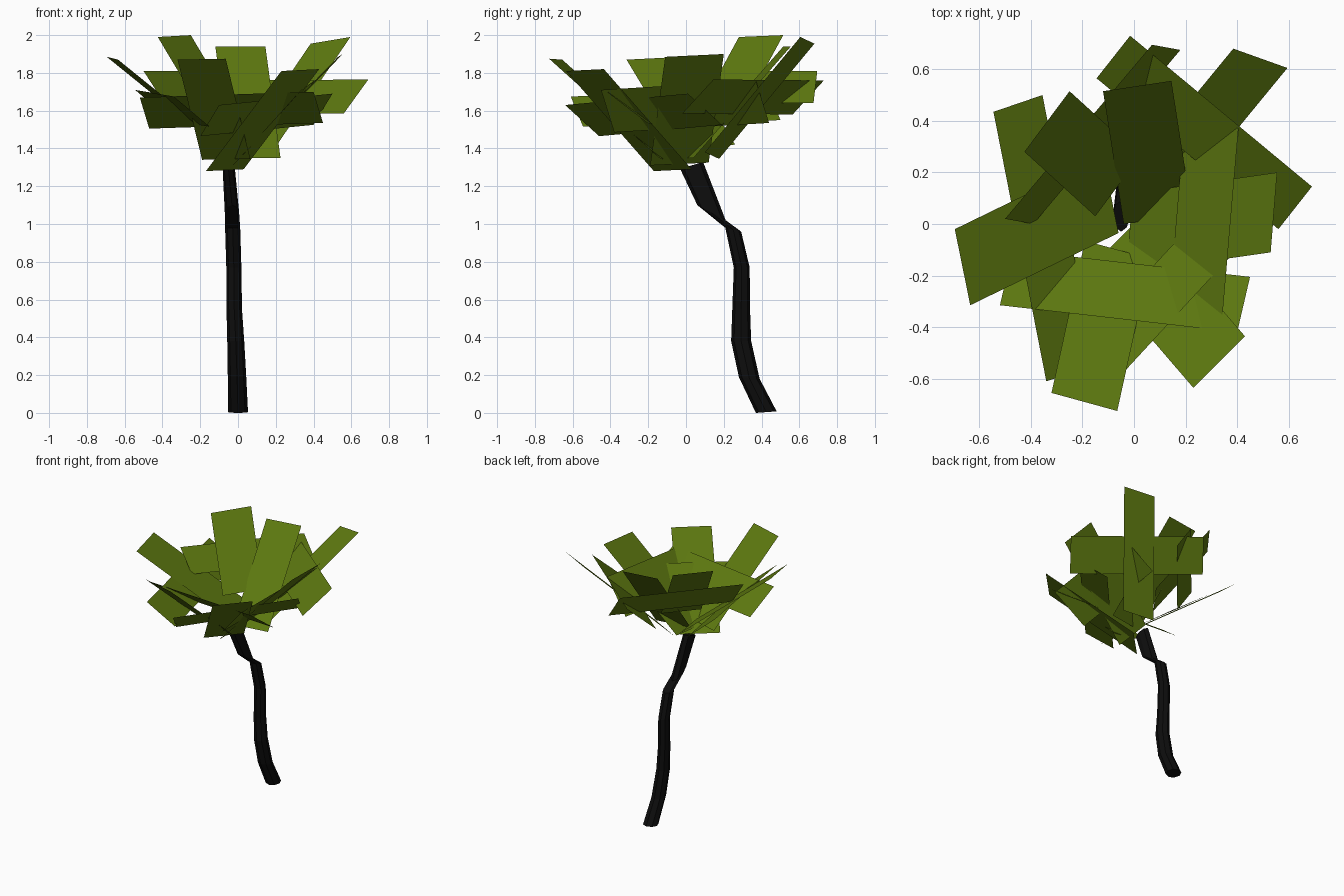
import bpy
import bmesh
import math
from mathutils import Vector

cube = bpy.data.objects.get("Cube")
if cube:
    bpy.data.objects.remove(cube, do_unlink=True)


def make_material(name, colour):
    mat = bpy.data.materials.new(name)
    mat.use_nodes = True
    mat.diffuse_color = colour
    mat.node_tree.nodes["Principled BSDF"].inputs["Base Color"].default_value = colour
    mat.node_tree.nodes["Principled BSDF"].inputs["Roughness"].default_value = 0.9
    return mat


leaf_green = make_material("leaf green", (0.11, 0.19, 0.005, 1))
bark_black = make_material("bark black", (0.004, 0.004, 0.004, 1))


def finish(name, bm, mat):
    mesh = bpy.data.meshes.new(name)
    bm.to_mesh(mesh)
    bm.free()
    mesh.materials.append(mat)
    obj = bpy.data.objects.new(name, mesh)
    bpy.context.collection.objects.link(obj)
    return obj


def trunk(name, rings, sides=8):
    """Loft tilted rings: centre x, y, z, half width, half depth, rise across the depth."""
    bm = bmesh.new()
    loops = []
    for x, y, z, wide, deep, rise in rings:
        loop = []
        for i in range(sides):
            a = math.tau * i / sides
            s = math.sin(a)
            loop.append(bm.verts.new((x + wide * math.cos(a), y + deep * s, z + rise * s)))
        loops.append(loop)
    for low, high in zip(loops, loops[1:]):
        for i in range(sides):
            j = (i + 1) % sides
            bm.faces.new((low[i], low[j], high[j], high[i]))
    bm.faces.new(loops[0][::-1])
    bm.faces.new(loops[-1])
    return finish(name, bm, bark_black)


def leaf(name, edge_start, edge_end, root):
    """Flat four-sided card: an outer edge swept to a root corner below edge_start."""
    a, b, c = Vector(edge_start), Vector(edge_end), Vector(root)
    corners = [a, b, b + c - a, c]
    if (b - a).cross(c - a).z < 0:
        corners.reverse()
    bm = bmesh.new()
    bm.faces.new([bm.verts.new(p) for p in corners])
    return finish(name, bm, leaf_green)


# Crooked trunk
trunk("trunk", [
    (0, .425, .004, .053, .055, .004),
    (-.005, .335, .185, .049, .055, -.005),
    (-.012, .292, .38, .045, .053, 0),
    (-.02, .292, .55, .041, .047, 0),
    (-.022, .295, .77, .04, .042, 0),
    (-.028, .25, .97, .04, .042, -.01),
    (-.032, .135, 1.06, .038, .075, -.04),
    (-.05, .03, 1.31, .032, .06, .02),
])

# Rising leaves that spread from the trunk top
leaf("back_left_rising_leaf", (.595, .605, 1.99), (.385, .68, 1.955), (.18, .1, 1.38))
leaf("front_left_rising_leaf", (.43, -.435, 1.82), (.23, -.635, 1.81), (.03, .03, 1.29))
leaf("back_right_rising_leaf", (-.425, .28, 1.99), (-.25, .515, 2), (-.15, .03, 1.53))
leaf("back_rising_leaf", (-.12, .515, 1.94), (.145, .555, 1.94), (-.04, 0, 1.35))
leaf("front_rising_leaf", (-.32, -.655, 1.87), (-.065, -.725, 1.875), (-.19, -.065, 1.34))
leaf("right_rising_leaf", (-.695, -.02, 1.885), (-.635, -.315, 1.87), (-.12, .26, 1.42))
leaf("left_rising_leaf", (.53, -.11, 1.885), (.555, .2, 1.9), (-.03, -.19, 1.31))

# Cross leaves that form the bowl around the crown
leaf("back_left_cross_leaf", (-.015, .73, 1.76), (.69, .145, 1.765), (-.145, .565, 1.58))
leaf("right_cross_leaf", (-.545, .435, 1.71), (-.34, -.61, 1.675), (-.355, .5, 1.55))
leaf("front_cross_leaf", (-.52, -.315, 1.67), (.4, -.42, 1.7), (-.47, -.1, 1.505))
leaf("left_cross_leaf", (.405, .37, 1.76), (.335, -.45, 1.71), (.2, .44, 1.535))
leaf("back_right_cross_leaf", (-.5, .02, 1.81), (.07, .695, 1.81), (-.39, 0, 1.64))
leaf("front_left_cross_leaf", (-.1, -.64, 1.63), (.5, .01, 1.69), (-.2, -.46, 1.465))
